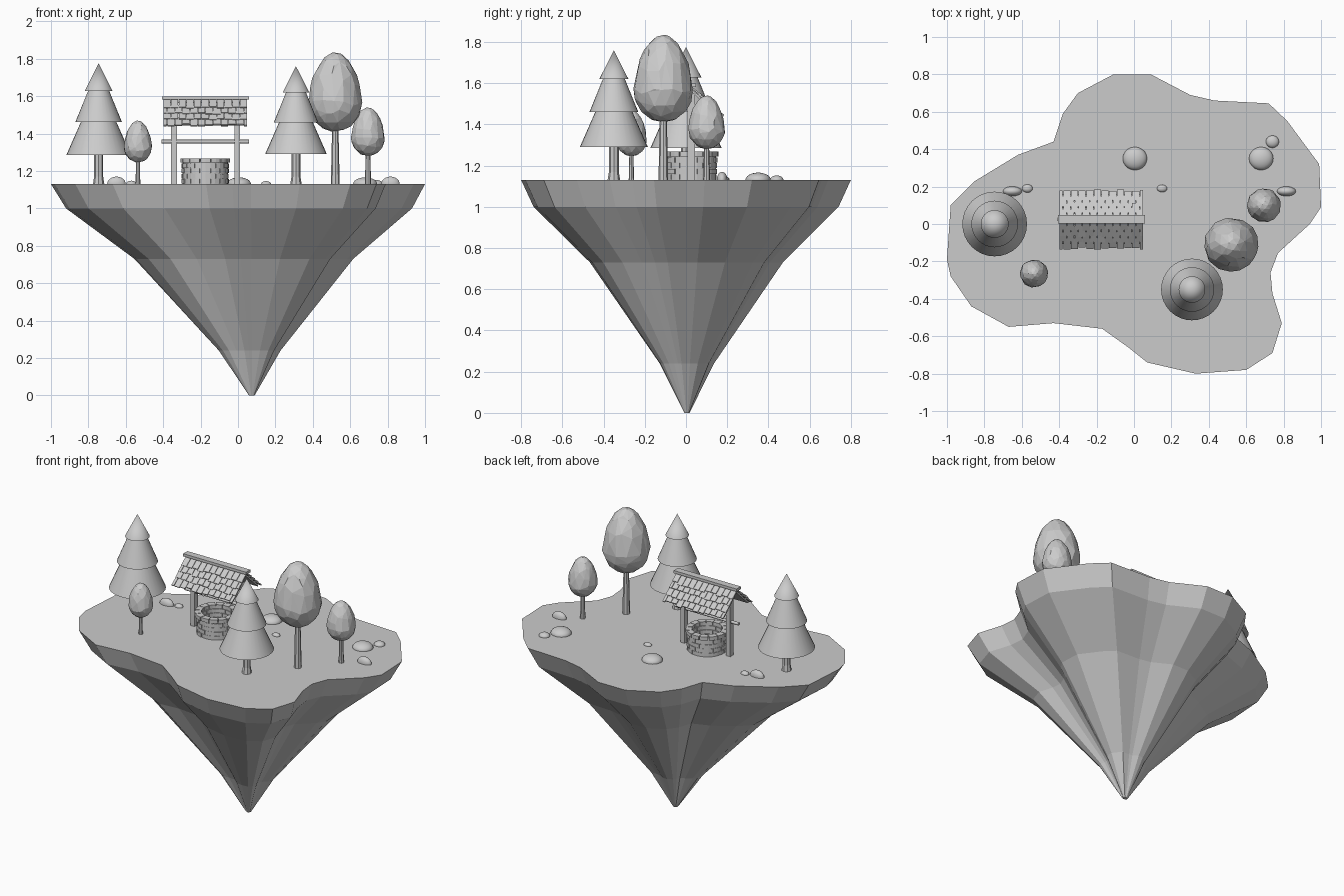
import bpy, bmesh, math, random
from mathutils import Matrix, Vector

random.seed(4)
if "Cube" in bpy.data.objects:
    bpy.data.objects.remove(bpy.data.objects["Cube"])

GREY = bpy.data.materials.new("plain grey")
GREY.use_nodes = True
GREY.diffuse_color = (0.6, 0.6, 0.6, 1)
GREY.node_tree.nodes["Principled BSDF"].inputs["Base Color"].default_value = (0.6, 0.6, 0.6, 1)
GROUND = 1.13


def finish(name, bm, smooth=False):
    """Turn a bmesh into a named grey object."""
    bmesh.ops.recalc_face_normals(bm, faces=bm.faces[:])
    mesh = bpy.data.meshes.new(name)
    bm.to_mesh(mesh)
    bm.free()
    mesh.materials.append(GREY)
    ob = bpy.data.objects.new(name, mesh)
    bpy.context.collection.objects.link(ob)
    if smooth:
        bpy.ops.object.select_all(action='DESELECT')
        ob.select_set(True)
        bpy.context.view_layer.objects.active = ob
        bpy.ops.object.shade_smooth_by_angle(angle=math.radians(35))
    return ob


def add_box(bm, size, matrix):
    bmesh.ops.create_cube(bm, size=1, matrix=matrix @ Matrix.Diagonal((*size, 1)))


def box(name, size, centre):
    bm = bmesh.new()
    add_box(bm, size, Matrix.Translation(centre))
    return finish(name, bm)


def lathe(name, profile, centre, sides, smooth=False):
    """Revolve (radius, height) pairs around a vertical axis."""
    bm = bmesh.new()
    rings = []
    for r, z in profile:
        rings.append([bm.verts.new((centre[0] + r * math.cos(math.tau * i / sides),
                                    centre[1] + r * math.sin(math.tau * i / sides), z))
                      for i in range(sides)])
    for low, high in zip(rings, rings[1:]):
        for i in range(sides):
            j = (i + 1) % sides
            bm.faces.new((low[i], low[j], high[j], high[i]))
    bm.faces.new(rings[0][::-1])
    bm.faces.new(rings[-1])
    bmesh.ops.remove_doubles(bm, verts=bm.verts[:], dist=0.0001)
    return finish(name, bm, smooth)


# Floating island: one coastline shrunk towards the tip
coast = [(1, .09), (.99, .32), (.82, .55), (.72, .645), (.43, .66), (.30, .69),
         (.09, .80), (-.11, .80), (-.30, .70), (-.38, .59), (-.43, .44), (-.62, .37),
         (-.85, .23), (-.98, .10), (-1, -.19), (-.98, -.28), (-.87, -.44), (-.67, -.55),
         (-.43, -.53), (-.17, -.56), (-.03, -.66), (.07, -.74), (.33, -.80), (.60, -.78),
         (.74, -.69), (.79, -.53), (.74, -.37), (.73, -.26), (.77, -.155), (.94, 0)]
tip = Vector((.075, .005))
bm = bmesh.new()
rings = []
for scale, z in ((.015, 0), (.165, .24), (.585, .73), (.925, 1), (1, GROUND)):
    rings.append([bm.verts.new((*(tip + (Vector(p) - tip) * scale), z)) for p in coast])
for low, high in zip(rings, rings[1:]):
    for i in range(len(coast)):
        j = (i + 1) % len(coast)
        bm.faces.new((low[i], low[j], high[j], high[i]))
bm.faces.new(rings[0][::-1])
bm.faces.new(rings[-1])
finish("island", bm)


# Pine trees: trunk and three stacked skirts
def pine(name, x, y, base, top, radius):
    lathe(name + "_trunk", [(.032, GROUND - .01), (.024, GROUND + .04), (.024, base + .03)], (x, y), 8)
    h = top - base
    for i, (r0, z0, r1, z1) in enumerate(((1, 0, .5, .40), (.72, .36, .28, .74), (.43, .70, 0, 1))):
        lathe(f"{name}_skirt_{i + 1}",
              [(r0 * radius, base + z0 * h), (r1 * radius, base + z1 * h)], (x, y), 32, True)


pine("left_pine", -.745, 0, 1.285, 1.775, .173)
pine("front_pine", .31, -.35, 1.29, 1.76, .165)


# Round trees: slim trunk and a faceted egg crown
def round_tree(name, x, y, base, top, radius, trunk):
    lathe(name + "_trunk", [(trunk * 1.2, GROUND - .01), (trunk * .8, base + .06)], (x, y), 8)
    bm = bmesh.new()
    bmesh.ops.create_icosphere(bm, subdivisions=3, radius=1)
    h = top - base
    for v in bm.verts:
        wide = radius * random.uniform(.97, 1.02)
        tall = h * (.62 if v.co.z > 0 else .38)
        taper = 1 - .12 * max(v.co.z, 0)
        v.co = (x + v.co.x * wide * taper, y + v.co.y * wide * taper, base + .38 * h + v.co.z * tall)
    crown = finish(name + "_crown", bm)
    mod = crown.modifiers.new("facets", 'DECIMATE')
    mod.ratio = .55


round_tree("tall_tree", .52, -.11, 1.41, 1.835, .145, .02)
round_tree("right_tree", .695, .10, 1.28, 1.54, .09, .014)
round_tree("small_tree", -.535, -.265, 1.245, 1.47, .075, .011)

# Rocks half sunk in the ground
rocks = ((.005, .35, .065, .062, .036), (.68, .35, .065, .062, .036), (.74, .44, .035, .033, .022),
         (.815, .175, .05, .026, .04), (-.65, .175, .05, .026, .04),
         (-.57, .19, .028, .022, .018), (.15, .19, .027, .02, .016))
for i, (x, y, rx, ry, rz) in enumerate(rocks):
    bm = bmesh.new()
    bmesh.ops.create_icosphere(bm, subdivisions=3, radius=1,
                               matrix=Matrix.Translation((x, y, GROUND)) @ Matrix.Diagonal((rx, ry, rz, 1)))
    finish(f"rock_{i + 1}", bm, True)

# Well wall: staggered courses of curved bricks on a mortar ring
WX, WY = -.175, .025
lathe("well_mortar", [(.121, GROUND), (.121, 1.255), (.098, 1.255), (.098, GROUND + .005)], (WX, WY), 32)
bm = bmesh.new()
COURSES, BRICKS = 5, 14
step = (1.27 - GROUND) / COURSES
for c in range(COURSES):
    for b in range(BRICKS):
        start = math.tau * (b + .5 * (c % 2)) / BRICKS
        outer = (.133 if c == COURSES - 1 else .125) + random.uniform(-.003, .002)
        z0 = GROUND + c * step + .002
        z1 = z0 + step - .004
        rows = []
        for k in range(3):
            a = start + math.tau / BRICKS * (.04 + .46 * k)
            rows.append([bm.verts.new((WX + r * math.cos(a), WY + r * math.sin(a), z))
                         for r, z in ((.092, z0), (outer, z0), (outer, z1), (.092, z1))])
        for p, q in zip(rows, rows[1:]):
            for i in range(4):
                j = (i + 1) % 4
                bm.faces.new((p[i], p[j], q[j], q[i]))
        bm.faces.new(rows[0][::-1])
        bm.faces.new(rows[-1])
finish("well_bricks", bm)

# Well frame
for side, x in (("right", -.342), ("left", -.005)):
    box(side + "_post", (.03, .035, .435), (x, WY, GROUND + .2175))
bm = bmesh.new()
bmesh.ops.create_cone(bm, cap_ends=True, segments=12, radius1=.01, radius2=.01, depth=.47,
                      matrix=Matrix.Translation((WX, WY, 1.357)) @ Matrix.Rotation(math.pi / 2, 4, 'Y'))
finish("crossbar", bm, True)
box("roof_ridge", (.465, .045, .018), (WX, WY, 1.59))

# Roof: a board and overlapping uneven shingles on each slope
pitch = math.radians(43)
for side, sign in (("front", -1), ("back", 1)):
    slope = Matrix.Translation((WX, WY, 1.578)) @ Matrix.Rotation(-sign * pitch, 4, 'X')
    bm = bmesh.new()
    add_box(bm, (.43, .185, .01), slope @ Matrix.Translation((0, sign * .0925, -.008)))
    finish(side + "_roof_board", bm)
    bm = bmesh.new()
    for row in range(4):
        edges = [-.225 + .45 * i / 11 for i in range(12)]
        if row % 2:
            edges = [-.225] + [e + .0205 for e in edges[:-1]] + [.225]
        for x0, x1 in zip(edges, edges[1:]):
            length = .068 + random.uniform(-.007, .007)
            tilt = Matrix.Rotation(sign * random.uniform(.08, .14), 4, 'X')
            place = Matrix.Translation(((x0 + x1) / 2, sign * (row * .045 + length / 2), .004))
            add_box(bm, (x1 - x0 - .003, length, .008), slope @ place @ tilt)
    finish(side + "_shingles", bm)
